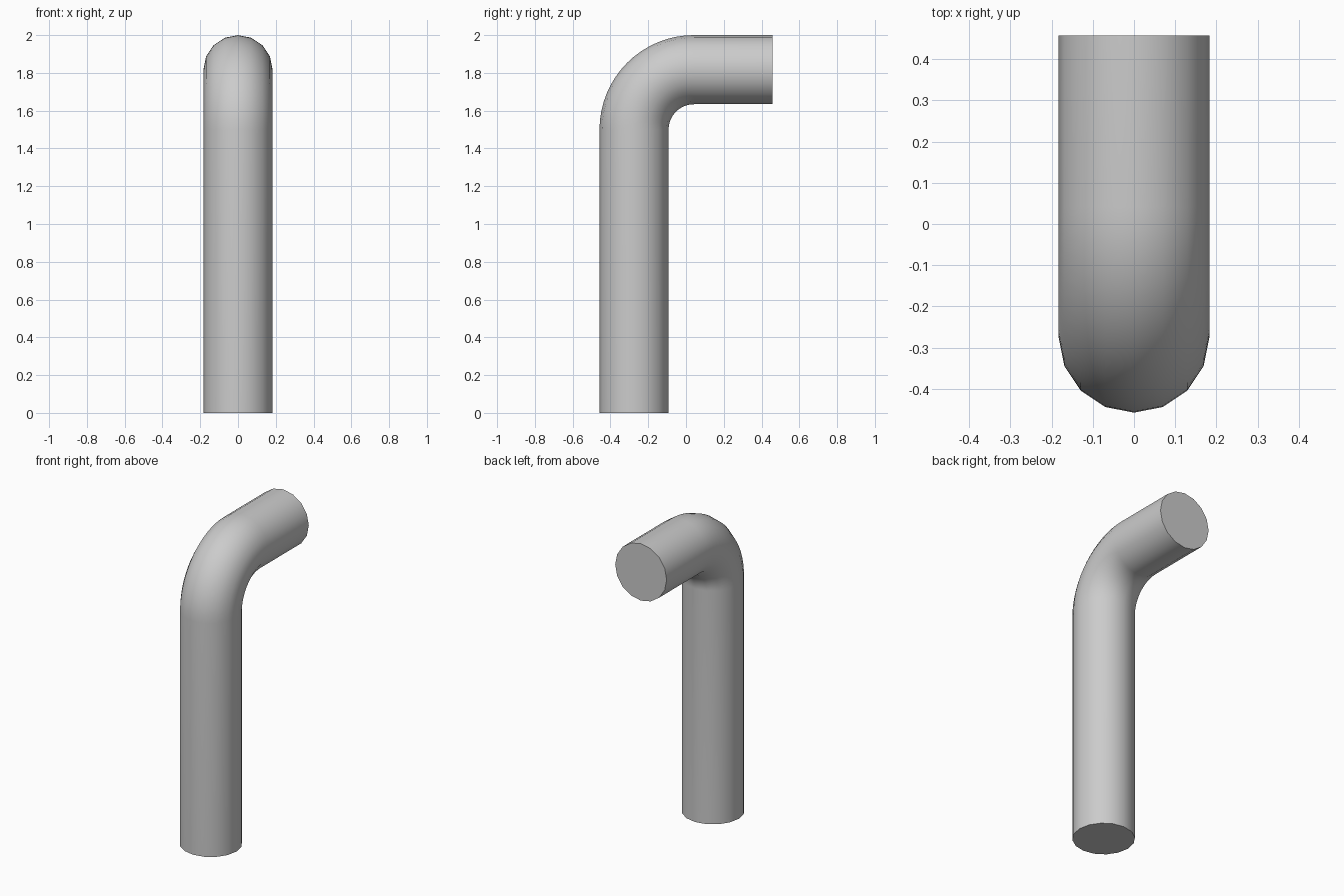
import bpy, bmesh
from math import sin, cos, pi, radians

if "Cube" in bpy.data.objects:
    bpy.data.objects.remove(bpy.data.objects["Cube"])

R, SIDES = 0.183, 16        # tube radius and side count
BEND, STEPS = 0.317, 16     # elbow centreline radius and segments
CY, CZ = 0.042, 1.5         # elbow centre
END_Y = 0.458

# Centreline stations: (y, z, turn angle)
path = [(CY - BEND, 0.0, 0.0)]
for i in range(STEPS + 1):
    a = pi / 2 * i / STEPS
    path.append((CY - BEND * cos(a), CZ + BEND * sin(a), a))
path.append((END_Y, CZ + BEND, pi / 2))

# Sweep a round section along the centreline
bm = bmesh.new()
rings = []
for y, z, a in path:
    ring = []
    for k in range(SIDES):
        t = 2 * pi * k / SIDES
        d = R * cos(t)
        ring.append(bm.verts.new((R * sin(t), y - d * cos(a), z + d * sin(a))))
    rings.append(ring)
for lo, hi in zip(rings, rings[1:]):
    for k in range(SIDES):
        n = (k + 1) % SIDES
        bm.faces.new((lo[k], lo[n], hi[n], hi[k]))

# Flat end caps
bm.faces.new(rings[0])
bm.faces.new(rings[-1])
bmesh.ops.recalc_face_normals(bm, faces=bm.faces)

mesh = bpy.data.meshes.new("bent_pipe")
bm.to_mesh(mesh)
bm.free()
pipe = bpy.data.objects.new("bent_pipe", mesh)
bpy.context.collection.objects.link(pipe)
bpy.context.view_layer.objects.active = pipe
pipe.select_set(True)
bpy.ops.object.shade_smooth_by_angle(angle=radians(40))
